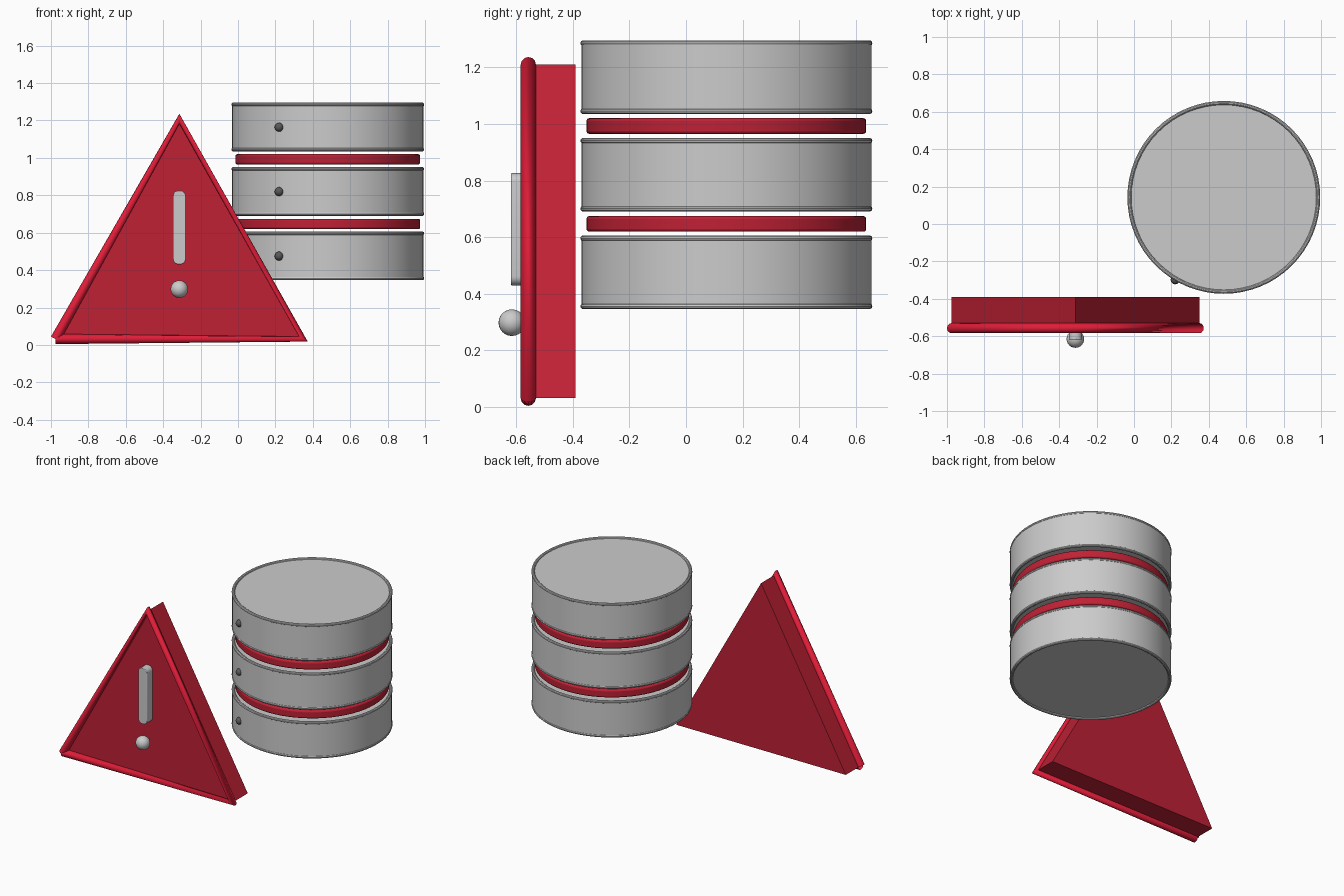
import bpy, bmesh
from math import radians

if "Cube" in bpy.data.objects:
    bpy.data.objects.remove(bpy.data.objects["Cube"])

CX, CY = 0.48, 0.1425      # axis of the drum stack
SX = -0.3135               # centre line of the warning sign


def material(name, color):
    m = bpy.data.materials.new(name)
    m.diffuse_color = (*color, 1)
    m.use_nodes = True
    m.node_tree.nodes["Principled BSDF"].inputs["Base Color"].default_value = m.diffuse_color
    return m


RED = material("sign_red", (0.52, 0.015, 0.035))
BRIGHT = material("bright_red", (0.75, 0.012, 0.04))
LIGHT = material("light_grey", (0.78, 0.78, 0.78))
DARK = material("dark_grey", (0.1, 0.1, 0.1))


def finish(name, mat=None, smooth=True):
    ob = bpy.context.object
    ob.name = name
    if mat:
        ob.data.materials.append(mat)
    if smooth:
        bpy.ops.object.shade_smooth_by_angle(angle=radians(35))
    return ob


def bevel(ob, width, segments):
    mod = ob.modifiers.new("bevel", "BEVEL")
    mod.width, mod.segments = width, segments
    mod.limit_method = "ANGLE"
    return mod


def disc(name, z, radius, height, mat=None):
    bpy.ops.mesh.primitive_cylinder_add(vertices=64, radius=radius, depth=height,
                                        location=(CX, CY, z))
    return finish(name, mat)


def ball(name, loc, radius, mat):
    bpy.ops.mesh.primitive_uv_sphere_add(segments=24, ring_count=12,
                                         radius=radius, location=loc)
    return finish(name, mat)


# Three drums, each with two rolled rims and a small indicator light
for i in range(3):
    z = 0.476 + i * 0.3445
    disc(f"drum_{i}", z, 0.512, 0.24)
    for label, dz in (("lower", -0.12), ("upper", 0.12)):
        bpy.ops.mesh.primitive_torus_add(major_radius=0.505, minor_radius=0.0105,
                                         major_segments=64, minor_segments=10,
                                         location=(CX, CY, z + dz))
        finish(f"drum_{i}_{label}_rim")
    ball(f"drum_{i}_light", (0.22, CY - 0.441, z - 0.001), 0.024, DARK)

# Red spacer discs between the drums
for i in range(2):
    ob = disc(f"spacer_{i}", 0.647 + i * 0.3455, 0.494, 0.055, RED)
    bevel(ob, 0.01, 3)

# Triangular sign plate
corners = [(SX - 0.663, 0.0315), (SX + 0.663, 0.0315), (SX, 1.209)]
bm = bmesh.new()
face = bm.faces.new([bm.verts.new((x, -0.557, z)) for x, z in corners])
ext = bmesh.ops.extrude_face_region(bm, geom=[face], use_keep_orig=True)
moved = [v for v in ext["geom"] if isinstance(v, bmesh.types.BMVert)]
bmesh.ops.translate(bm, verts=moved, vec=(0, 0.167, 0))
bmesh.ops.recalc_face_normals(bm, faces=bm.faces)
mesh = bpy.data.meshes.new("sign_plate")
bm.to_mesh(mesh)
bm.free()
mesh.materials.append(RED)
bpy.context.collection.objects.link(bpy.data.objects.new("sign_plate", mesh))

# Tube border around the front edge, starting and ending at the left corner
curve = bpy.data.curves.new("sign_border", "CURVE")
curve.dimensions = "3D"
curve.bevel_depth, curve.bevel_resolution = 0.027, 4
spline = curve.splines.new("POLY")
spline.points.add(3)
for p, (x, z) in zip(spline.points, corners + corners[:1]):
    p.co = (x, -0.557, z, 1)
curve.materials.append(BRIGHT)
bpy.context.collection.objects.link(bpy.data.objects.new("sign_border", curve))

# Exclamation mark: bar with rounded ends, and a dot
bpy.ops.mesh.primitive_cube_add(size=1, location=(SX, -0.583, 0.628))
bar = bpy.context.object
bar.scale = (0.07, 0.07, 0.396)
bpy.ops.object.transform_apply(location=False, rotation=False, scale=True)
bm = bmesh.new()
bm.from_mesh(bar.data)
depth_edges = [e for e in bm.edges
               if abs(e.verts[0].co.y - e.verts[1].co.y) > 0.01]
bmesh.ops.bevel(bm, geom=depth_edges, offset=0.032, segments=6,
                profile=0.5, affect="EDGES")
bm.to_mesh(bar.data)
bm.free()
finish("exclamation_bar", LIGHT)
bevel(bar, 0.003, 2)
ball("exclamation_dot", (SX, -0.615, 0.298), 0.047, LIGHT)
